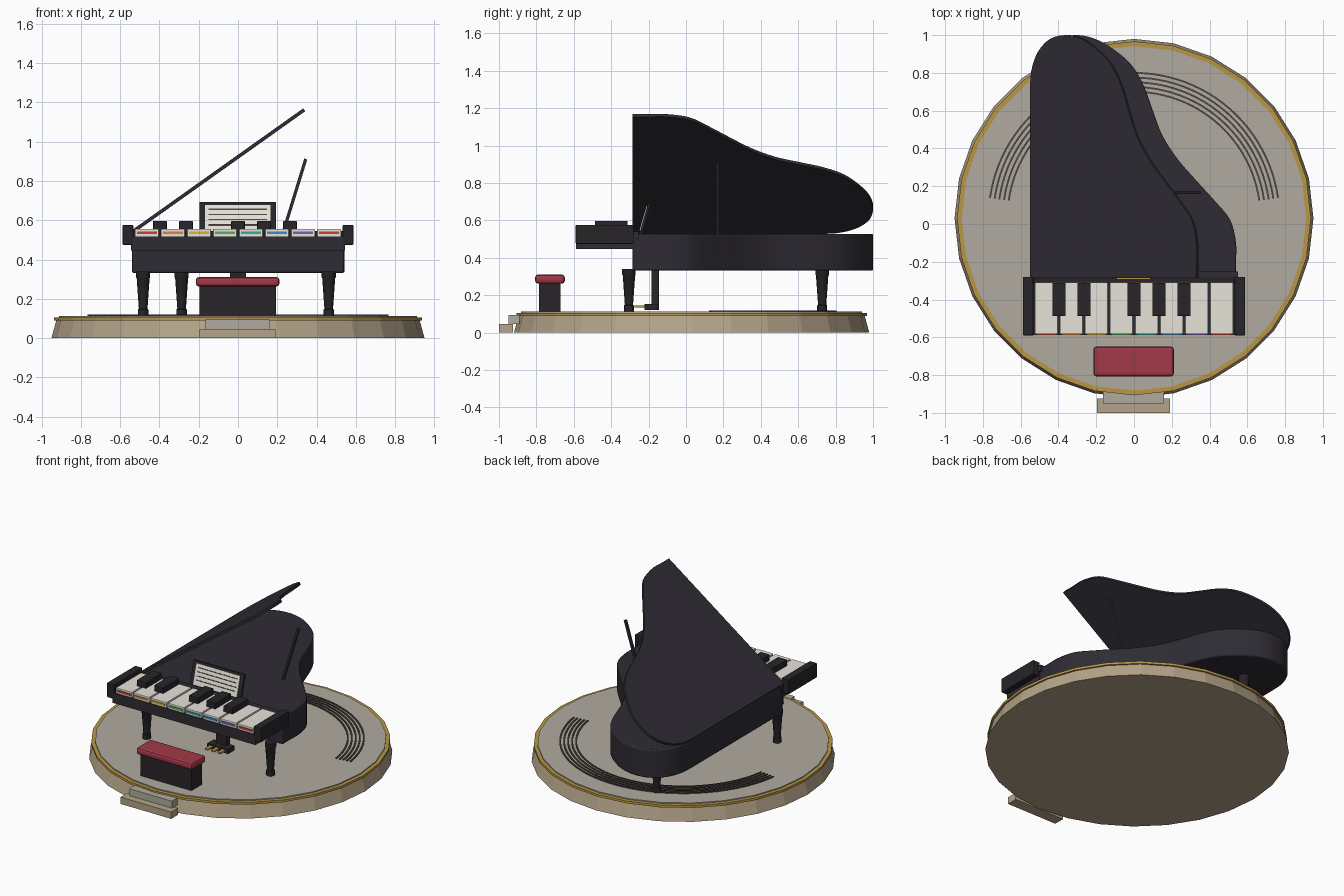
import bpy, bmesh, math
from mathutils import Vector, Matrix

if "Cube" in bpy.data.objects:
    bpy.data.objects.remove(bpy.data.objects["Cube"])

def mat(name, r, g, b):
    m = bpy.data.materials.new(name)
    m.diffuse_color = (r, g, b, 1)
    m.use_nodes = True
    m.node_tree.nodes["Principled BSDF"].inputs["Base Color"].default_value = m.diffuse_color
    return m

BLACK = mat("lacquer", .028, .025, .034)
DARK = mat("dark", .02, .018, .022)
WOOD = mat("wood", .46, .37, .25)
STONE = mat("floor", .44, .41, .35)
GOLD = mat("gold", .48, .31, .06)
RED = mat("red_cushion", .36, .04, .065)
IVORY = mat("ivory", .80, .77, .70)
INK = mat("ink", .07, .06, .05)

def finish(bm, name, m, bevel=0, smooth=False):
    bmesh.ops.recalc_face_normals(bm, faces=bm.faces)
    me = bpy.data.meshes.new(name)
    bm.to_mesh(me)
    bm.free()
    o = bpy.data.objects.new(name, me)
    bpy.context.collection.objects.link(o)
    me.materials.append(m)
    if bevel:
        b = o.modifiers.new("bevel", 'BEVEL')
        b.width, b.segments, b.limit_method = bevel, 2, 'ANGLE'
        b.angle_limit = math.radians(40)
    if smooth:
        bpy.ops.object.select_all(action='DESELECT')
        o.select_set(True)
        bpy.context.view_layer.objects.active = o
        bpy.ops.object.shade_smooth_by_angle(angle=math.radians(35))
    return o

def box(name, m, x, y, z, bevel=0):
    # x, y, z are (low, high) ranges
    bm = bmesh.new()
    bmesh.ops.create_cube(bm, size=1)
    for v in bm.verts:
        for i, r in enumerate((x, y, z)):
            v.co[i] = (r[0] + r[1]) / 2 + v.co[i] * (r[1] - r[0])
    return finish(bm, name, m, bevel)

def lathe(name, m, profile, n, cx, cy, smooth=False):
    bm = bmesh.new()
    rings = [[bm.verts.new((cx + r * math.cos(2 * math.pi * i / n),
                            cy + r * math.sin(2 * math.pi * i / n), z))
              for i in range(n)] for r, z in profile]
    for a, b in zip(rings, rings[1:]):
        for i in range(n):
            j = (i + 1) % n
            bm.faces.new((a[i], a[j], b[j], b[i]))
    bm.faces.new(rings[0])
    bm.faces.new(rings[-1])
    return finish(bm, name, m, 0, smooth)

def extrude(name, m, pts, z0, z1, bevel=0):
    bm = bmesh.new()
    f = bm.faces.new([bm.verts.new((x, y, z0)) for x, y in pts])
    top = bmesh.ops.extrude_face_region(bm, geom=[f])["geom"]
    for v in top:
        if isinstance(v, bmesh.types.BMVert):
            v.co.z = z1
    return finish(bm, name, m, bevel, True)

# round stage
CY = .03
lathe("stage_base", WOOD, [(.95, 0), (.925, .092)], 28, 0, CY)
lathe("stage_gold_rim", GOLD, [(.937, .09), (.937, .106)], 28, 0, CY)
lathe("stage_floor", STONE, [(.912, .10), (.912, .113)], 28, 0, CY)
box("lower_step", WOOD, (-.196, .19), (-1, -.925), (0, .047))
box("upper_step", STONE, (-.165, .16), (-.95, -.89), (.047, .095))

# five curved staff lines set in the floor
for k in range(5):
    r, pts = .67 + .025 * k, []
    angs = [math.radians(8 + 164 * i / 48) for i in range(49)]
    for rad, seq in ((r - .005, angs), (r + .005, angs[::-1])):
        pts += [(rad * math.cos(a), CY + rad * math.sin(a)) for a in seq]
    extrude("staff_line_%d" % (k + 1), INK, pts, .11, .119)

# grand piano outline, smoothed with a Catmull-Rom curve
ctrl = [(.54, -.2), (.54, -.1), (.51, .02), (.43, .12), (.33, .23), (.23, .345),
        (.15, .47), (.10, .60), (.05, .735), (-.02, .85), (-.13, .94),
        (-.22, .985), (-.31, 1.0), (-.41, .98), (-.49, .91), (-.532, .81), (-.54, .7)]
outline = [(-.54, -.285), (.54, -.285)]
P = [Vector((.54, -.3))] + [Vector(c) for c in ctrl] + [Vector((-.54, .6))]
for a, b, c, d in zip(P, P[1:], P[2:], P[3:]):
    for i in range(4):
        t = i / 4
        outline.append(tuple(.5 * (2 * b + (c - a) * t + (2 * a - 5 * b + 4 * c - d) * t * t
                                   + (3 * b - a - 3 * c + d) * t ** 3)))
outline.append(ctrl[-1])
extrude("piano_body", BLACK, outline, .332, .528, .008)

# raised lid, hinged on the left side
lid = extrude("lid", BLACK, outline, 0, .018)
hinge = Vector((-.54, 0, .528))
lid.data.transform(Matrix.Translation(hinge) @ Matrix.Rotation(math.radians(-35.4), 4, 'Y')
                   @ Matrix.Translation((.54, 0, 0)))

# lid prop
prop = box("lid_prop", BLACK, (-.008, .008), (-.008, .008), (0, .405))
prop.location = (.226, .168, .525)
prop.rotation_euler = (0, math.atan2(.12, .39), 0)

# keyboard case
box("key_bed", BLACK, (-.545, .545), (-.588, -.27), (.447, .518))
for s, n in ((-1, "left"), (1, "right")):
    box(n + "_cheek", DARK, sorted((s * .533, s * .588)), (-.59, -.28), (.475, .576), .005)
box("fallboard", DARK, (-.535, .535), (-.315, -.28), (.50, .545))
box("fallboard_rail", BLACK, (-.55, .55), (-.285, -.252), (.50, .542))
box("fallboard_gold_strip", GOLD, (-.09, .085), (-.29, -.278), (.53, .549))

# keys with coloured front stripes
rainbow = [(.6, .05, .04), (.75, .22, .04), (.75, .45, .03), (.08, .45, .10),
           (.03, .42, .33), (.05, .25, .60), (.22, .10, .50), (.6, .05, .04)]
W = .1325
for i, c in enumerate(rainbow):
    x = (i - 3.5) * W
    box("white_key_%d" % (i + 1), IVORY, (x - .0605, x + .0605), (-.583, -.31), (.515, .556), .003)
    box("key_stripe_%d" % (i + 1), mat("stripe_%d" % (i + 1), *c),
        (x - .05, x + .05), (-.588, -.58), (.529, .543))
for i in (1, 2, 4, 5, 6):
    x = (i - 4) * W
    box("black_key_%d" % i, DARK, (x - .035, x + .035), (-.487, -.312), (.53, .597), .004)

# music stand: board, page and printed lines, tilted back together
parts = [box("music_stand", DARK, (-.197, .193), (0, .014), (0, .172)),
         box("music_page", IVORY, (-.168, .165), (-.005, .001), (.018, .156))]
for i in range(4):
    z = .048 + i * .027
    parts.append(box("page_line_%d" % (i + 1), INK, (-.15, .147), (-.008, -.004), (z, z + .006)))
for o in parts:
    o.location = (0, -.25, .527)
    o.rotation_euler = (math.radians(-16), 0, 0)

# tapered legs with foot casters
leg = [(.027, .112), (.027, .145), (.022, .15), (.033, .305), (.036, .31), (.036, .34)]
for n, x, y in (("front_left_leg", -.483, -.305), ("front_right_leg", .462, -.305),
                ("rear_leg", -.287, .728)):
    lathe(n, DARK, leg, 12, x, y, True)

# pedal lyre
box("pedal_column", DARK, (-.04, .04), (-.185, -.145), (.12, .333))
box("pedal_box", DARK, (-.08, .08), (-.222, -.15), (.122, .152))
for i in (-1, 0, 1):
    box("pedal_%d" % (i + 2), GOLD, (i * .048 - .012, i * .048 + .012), (-.276, -.215), (.134, .145))

# bench
box("bench_base", DARK, (-.196, .194), (-.785, -.67), (.112, .27))
box("bench_cushion", RED, (-.215, .211), (-.807, -.648), (.262, .311), .016)
